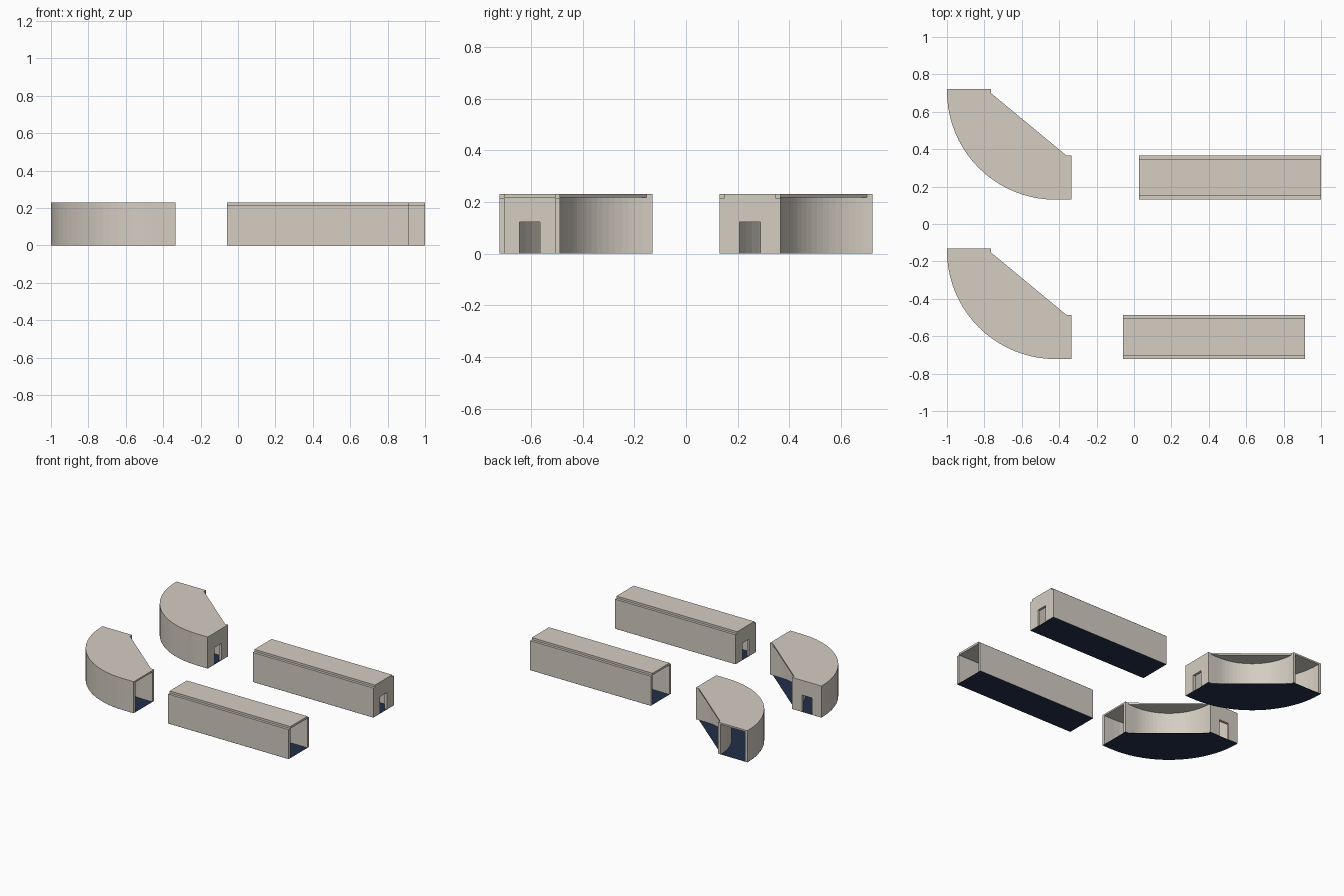
import bpy, bmesh, math

if "Cube" in bpy.data.objects:
    bpy.data.objects.remove(bpy.data.objects["Cube"])

H, ROOF_Z, T, W = 0.23, 0.215, 0.019, 0.235   # height, roof underside, wall thickness, hall width
DOOR_W, DOOR_H = 0.08, 0.123


def material(name, rgb):
    m = bpy.data.materials.new(name)
    m.diffuse_color = (*rgb, 1)
    m.use_nodes = True
    m.node_tree.nodes["Principled BSDF"].inputs["Base Color"].default_value = m.diffuse_color
    return m


STONE = material("warm_grey", (0.66, 0.61, 0.54))
NAVY = material("navy_floor", (0.016, 0.028, 0.07))


def prism(name, pts, z0, z1, mat):
    """Extrude a flat outline between two heights; equal heights give a sheet."""
    bm = bmesh.new()
    face = bm.faces.new([bm.verts.new((x, y, z0)) for x, y in pts])
    if z1 > z0:
        top = bmesh.ops.extrude_face_region(bm, geom=[face])["geom"]
        for v in top:
            if isinstance(v, bmesh.types.BMVert):
                v.co.z = z1
        bmesh.ops.recalc_face_normals(bm, faces=bm.faces)
    else:
        face.normal_update()
        if face.normal.z < 0:
            face.normal_flip()
    me = bpy.data.meshes.new(name)
    bm.to_mesh(me)
    bm.free()
    me.materials.append(mat)
    ob = bpy.data.objects.new(name, me)
    bpy.context.collection.objects.link(ob)
    return ob


def rect(x0, x1, y0, y1):
    return [(x0, y0), (x1, y0), (x1, y1), (x0, y1)]


def door_wall(name, origin, along_x, inward, z1):
    """End wall with a doorway, as one arch-shaped profile given a thickness."""
    a, b = T, W - T
    d0, d1 = (W - DOOR_W) / 2, (W + DOOR_W) / 2
    profile = [(a, 0.0005), (d0, 0.0005), (d0, DOOR_H), (d1, DOOR_H),
               (d1, 0.0005), (b, 0.0005), (b, z1), (a, z1)]
    ob = prism(name, profile, 0, T, STONE)
    for v in ob.data.vertices:
        s, z, depth = v.co
        if along_x:
            v.co = (origin[0] + s, origin[1] + inward * depth, z)
        else:
            v.co = (origin[0] + inward * depth, origin[1] + s, z)
    bm = bmesh.new()
    bm.from_mesh(ob.data)
    bmesh.ops.recalc_face_normals(bm, faces=bm.faces)
    bm.to_mesh(ob.data)
    bm.free()


def straight_hall(tag, x0, x1, y0, door_right):
    y1 = y0 + W
    prism(tag + "_floor", rect(x0, x1, y0, y1), 0, 0, NAVY)
    prism(tag + "_front_wall", rect(x0, x1, y0, y0 + T), 0.0005, ROOF_Z, STONE)
    prism(tag + "_back_wall", rect(x0, x1, y1 - T, y1), 0.0005, ROOF_Z, STONE)
    # roof slab fits between the walls, leaving a step along both edges
    prism(tag + "_roof", rect(x0, x1, y0 + T, y1 - T), ROOF_Z, H, STONE)
    if door_right:
        door_wall(tag + "_door_wall", (x1, y0), False, -1, ROOF_Z)
    else:
        door_wall(tag + "_door_wall", (x0, y0), False, 1, ROOF_Z)


def corner_hall(tag, dy, door_on_side):
    cx, cy, r_out = -0.42, 0.71 + dy, 0.58
    r_in = r_out - W
    x_end, y_end = -0.335, 0.722 + dy

    def path(r, n=20):
        pts = [(cx - r, y_end)]
        for i in range(n + 1):
            a = math.pi + i / n * math.pi / 2
            pts.append((cx + r * math.cos(a), cy + r * math.sin(a)))
        return pts + [(x_end, cy - r)]

    # floor and roof share an outline cut straight across the inner bend
    plan = path(r_out) + [(x_end, cy - r_in), (-0.36, cy - r_in),
                          (cx - r_in, 0.70 + dy), (cx - r_in, y_end)]
    prism(tag + "_floor", plan, 0, 0, NAVY)
    prism(tag + "_roof", plan, H - 0.012, H, STONE)
    # curved walls
    for side, ra, rb in (("outer", r_out, r_out - T), ("inner", r_in + T, r_in)):
        prism(f"{tag}_{side}_wall", path(ra) + path(rb)[::-1],
              0.0005, H - 0.012, STONE)
    # doorway closing one end
    if door_on_side:
        door_wall(tag + "_door_wall", (x_end, cy - r_out), False, -1, H - 0.012)
    else:
        door_wall(tag + "_door_wall", (cx - r_out, y_end), True, -1, H - 0.012)


straight_hall("back_hall", 0.028, 1.0, 0.13, True)
straight_hall("front_hall", -0.058, 0.914, -0.722, False)
corner_hall("back_corner", 0.0, True)
corner_hall("front_corner", -0.852, False)
